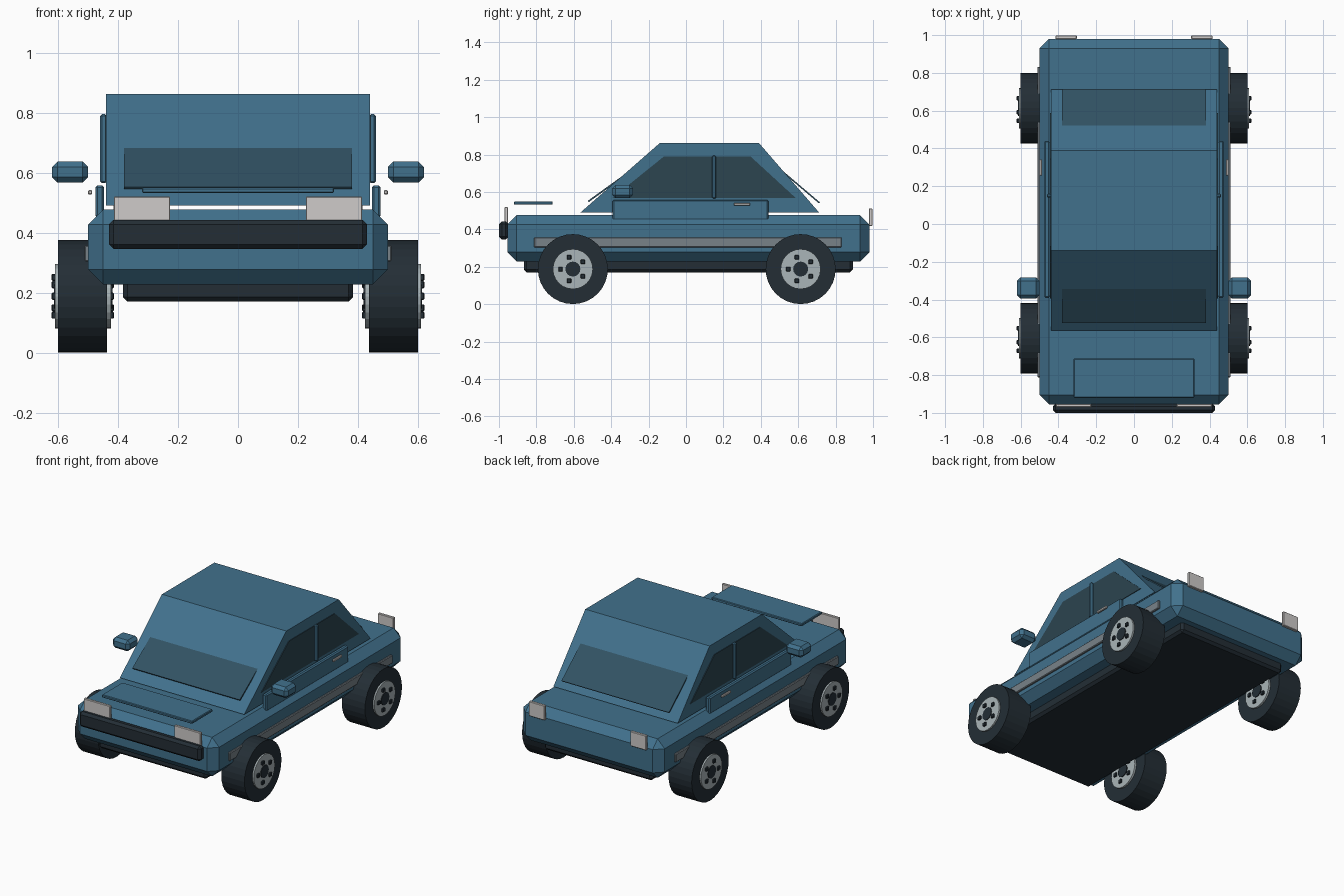
import bpy, bmesh, math
from mathutils import Matrix, Vector

if "Cube" in bpy.data.objects:
    bpy.data.objects.remove(bpy.data.objects["Cube"])


def material(name, rgb):
    m = bpy.data.materials.new(name)
    m.diffuse_color = (*rgb, 1)
    m.use_nodes = True
    m.node_tree.nodes["Principled BSDF"].inputs["Base Color"].default_value = m.diffuse_color
    return m


BLUE = material("body blue", (0.053, 0.165, 0.265))
BLACK = material("rubber black", (0.017, 0.027, 0.036))
SCREEN = material("screen glass", (0.031, 0.084, 0.125))
GLASS = material("side glass", (0.025, 0.058, 0.08))
STEEL = material("hub steel", (0.40, 0.46, 0.48))
LAMP = material("lamp white", (0.62, 0.60, 0.59))
TRIM = material("trim grey", (0.19, 0.225, 0.25))


def finish(name, bm, mat):
    bmesh.ops.recalc_face_normals(bm, faces=bm.faces)
    me = bpy.data.meshes.new(name)
    bm.to_mesh(me)
    bm.free()
    me.materials.append(mat)
    ob = bpy.data.objects.new(name, me)
    bpy.context.collection.objects.link(ob)
    return ob


def box(name, x, y, z, mat, bevel=0.0):
    """Box from axis ranges, with an optional single chamfer."""
    bm = bmesh.new()
    size = [abs(r[1] - r[0]) for r in (x, y, z)]
    mid = Vector([(r[0] + r[1]) / 2 for r in (x, y, z)])
    bmesh.ops.create_cube(bm, size=1, matrix=Matrix.Translation(mid) @ Matrix.Diagonal((*size, 1)))
    if bevel:
        bmesh.ops.bevel(bm, geom=bm.edges[:], offset=bevel, segments=1, affect='EDGES')
    return finish(name, bm, mat)


def prism(name, profile, x0, x1, mat):
    """Side profile of (y, z) points extruded along x."""
    bm = bmesh.new()
    face = bm.faces.new([bm.verts.new((x0, y, z)) for y, z in profile])
    ext = bmesh.ops.extrude_face_region(bm, geom=[face])
    verts = [v for v in ext["geom"] if isinstance(v, bmesh.types.BMVert)]
    bmesh.ops.translate(bm, vec=(x1 - x0, 0, 0), verts=verts)
    return finish(name, bm, mat)


def disc(name, x0, x1, y, z, radius, sides, mat):
    """Cylinder lying along x."""
    bm = bmesh.new()
    bmesh.ops.create_cone(
        bm, cap_ends=True, segments=sides, radius1=radius, radius2=radius, depth=abs(x1 - x0),
        matrix=Matrix.Translation(((x0 + x1) / 2, y, z)) @ Matrix.Rotation(math.pi / 2, 4, 'Y'))
    return finish(name, bm, mat)


# Main body, underside and cabin
box("body", (-0.5, 0.5), (-0.955, 0.98), (0.228, 0.477), BLUE, 0.05)
box("chassis", (-0.383, 0.383), (-0.867, 0.892), (0.17, 0.27), BLACK, 0.015)
prism("cabin", [(-0.565, 0.49), (0.712, 0.49), (0.39, 0.862), (-0.14, 0.862)], -0.44, 0.44, BLUE)
box("hood_panel", (-0.32, 0.32), (-0.92, -0.713), (0.532, 0.55), BLUE, 0.004)
box("front_bumper", (-0.43, 0.43), (-1.0, -0.95), (0.346, 0.443), BLACK, 0.015)

# Front and rear screens, tilted slightly off the cabin slope
prism("windscreen", [(-0.525, 0.553), (-0.30, 0.715), (-0.295, 0.708), (-0.52, 0.546)],
      -0.38, 0.38, SCREEN)
prism("rear_screen", [(0.716, 0.545), (0.46, 0.762), (0.455, 0.756), (0.711, 0.539)],
      -0.38, 0.38, SCREEN)

for s, side in ((-1, "left"), (1, "right")):
    def sx(a, b):
        return (s * a, s * b)

    # Side glass, pillar and door
    prism(side + "_window", [(-0.395, 0.567), (0.588, 0.567), (0.345, 0.79), (-0.118, 0.79)],
          s * 0.437, s * 0.444, GLASS)
    box(side + "_pillar", sx(0.438, 0.46), (0.139, 0.161), (0.565, 0.795), BLUE, 0.006)
    box(side + "_door", sx(0.446, 0.475), (-0.392, 0.44), (0.45, 0.558), BLUE, 0.007)
    box(side + "_handle", sx(0.486, 0.5), (0.256, 0.342), (0.527, 0.542), LAMP, 0.003)
    box(side + "_mirror", sx(0.5, 0.62), (-0.395, -0.283), (0.567, 0.637), BLUE, 0.018)
    box(side + "_side_trim", sx(0.49, 0.512), (-0.812, 0.832), (0.304, 0.358), TRIM, 0.004)

    # Lamps
    box(side + "_headlamp", sx(0.226, 0.414), (-0.97, -0.952), (0.42, 0.52), LAMP, 0.003)
    box(side + "_tail_lamp", sx(0.303, 0.415), (0.978, 0.997), (0.418, 0.512), LAMP, 0.003)

    # Wheels with hub, cap and five lugs reaching through both faces
    for y, end in ((-0.605, "front"), (0.613, "rear")):
        wheel = f"{end}_{side}_"
        z = 0.188
        disc(wheel + "tyre", *sx(0.436, 0.6), y, z, 0.187, 32, BLACK)
        disc(wheel + "hub", *sx(0.424, 0.61), y, z, 0.107, 24, STEEL)
        disc(wheel + "cap", *sx(0.419, 0.614), y, z, 0.04, 16, BLACK)
        for i in range(5):
            a = math.pi + i * math.tau / 5
            ly, lz = y + 0.066 * math.cos(a), z + 0.066 * math.sin(a)
            box(f"{wheel}lug_{i + 1}", sx(0.414, 0.621), (ly - 0.012, ly + 0.012),
                (lz - 0.012, lz + 0.012), BLACK, 0.003)
